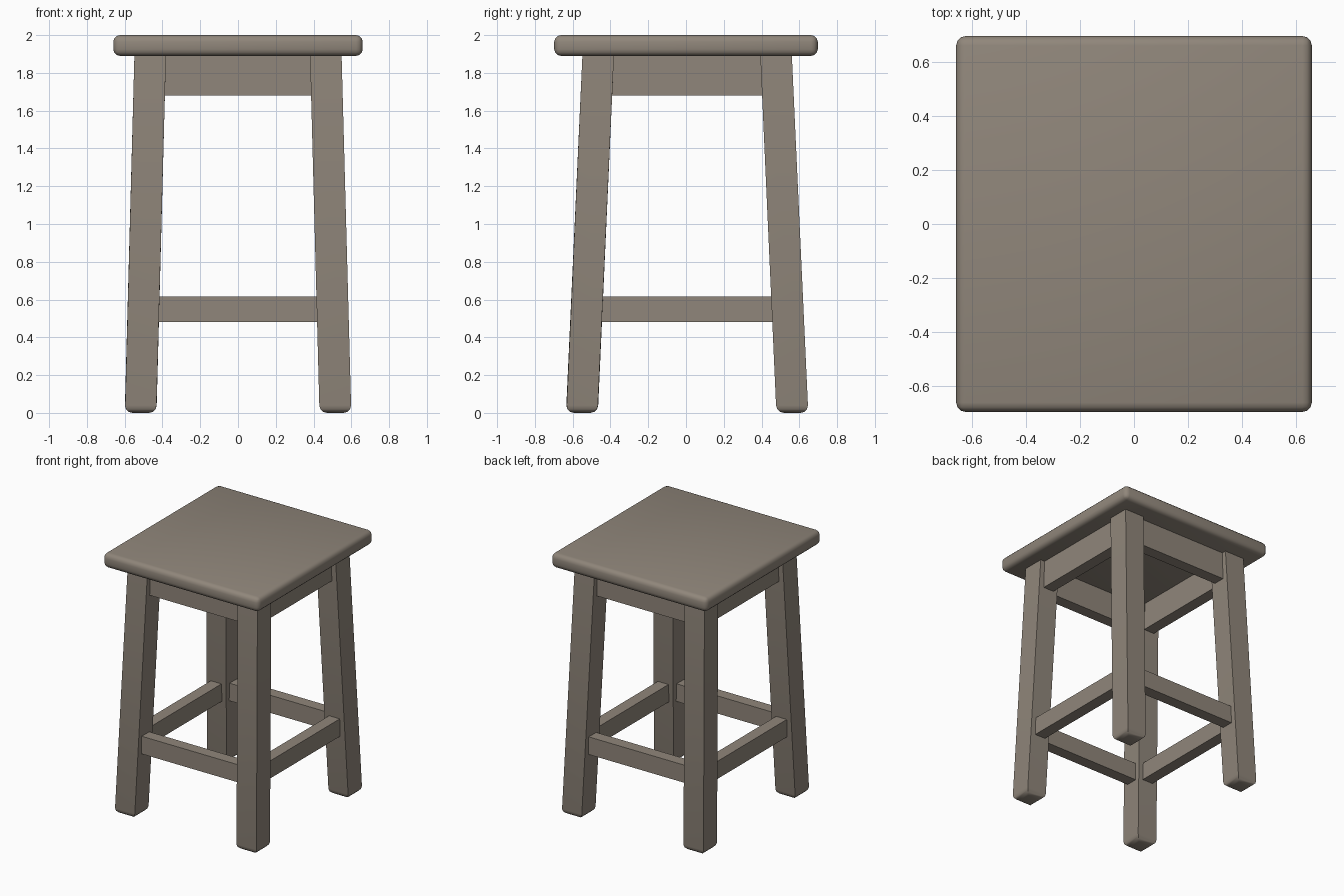
import bpy
import bmesh

cube = bpy.data.objects.get("Cube")
if cube:
    bpy.data.objects.remove(cube, do_unlink=True)

wood = bpy.data.materials.new("grey_brown_wood")
wood.use_nodes = True
colour = (0.28, 0.24, 0.197, 1)
wood.diffuse_color = colour
wood.node_tree.nodes["Principled BSDF"].inputs["Base Color"].default_value = colour
wood.node_tree.nodes["Principled BSDF"].inputs["Roughness"].default_value = 0.8

SEAT_BOTTOM = 1.89
LEG = 0.167            # leg section
RAIL = 0.09            # rail thickness
SHIFT_Y = 0.006        # frame sits slightly back under the seat


def leg_centre(z):
    """Distance of the splayed leg's axis from the middle at height z."""
    t = z / SEAT_BOTTOM
    return 0.515 - 0.05 * t, 0.556 - 0.085 * t


def make_box(name, size, centre):
    bm = bmesh.new()
    bmesh.ops.create_cube(bm, size=1)
    for v in bm.verts:
        v.co = [c * s + o for c, s, o in zip(v.co, size, centre)]
    return finish(name, bm)


def finish(name, bm):
    mesh = bpy.data.meshes.new(name)
    bm.to_mesh(mesh)
    bm.free()
    mesh.materials.append(wood)
    obj = bpy.data.objects.new(name, mesh)
    bpy.context.collection.objects.link(obj)
    return obj


# Seat: softly rounded slab, smooth all over
seat = make_box("seat", (1.32, 1.395, 2 - SEAT_BOTTOM), (0, 0, (2 + SEAT_BOTTOM) / 2))
bevel = seat.modifiers.new("rounding", "BEVEL")
bevel.width = 0.035
bevel.segments = 3
seat.data.shade_smooth()


# Legs: sheared square posts with rounded feet
def make_leg(name, sx, sy):
    bm = bmesh.new()
    bmesh.ops.create_cube(bm, size=1)
    for v in bm.verts:
        z = (v.co.z + 0.5) * (SEAT_BOTTOM + 0.01)
        cx, cy = leg_centre(z)
        v.co = (sx * cx + v.co.x * LEG, sy * cy + SHIFT_Y + v.co.y * LEG, z)
    foot = [e for e in bm.edges if all(v.co.z < 0.1 for v in e.verts)]
    bmesh.ops.bevel(bm, geom=foot, offset=0.04, segments=3, profile=0.5,
                    affect="EDGES")
    bm.normal_update()
    for f in bm.faces:
        f.smooth = True
    for e in bm.edges:
        e.smooth = len(e.link_faces) == 2 and e.calc_face_angle(0) < 0.6
    return finish(name, bm)


for fy, sy in (("front", -1), ("back", 1)):
    for fx, sx in (("left", 1), ("right", -1)):
        make_leg(f"{fy}_{fx}_leg", sx, sy)

# Aprons under the seat and stretchers near the floor
for part, low, high in (("apron", 1.68, 1.895), ("stretcher", 0.48, 0.615)):
    mid, height = (low + high) / 2, high - low
    cx, cy = leg_centre(mid)
    for side, s in (("front", -1), ("back", 1)):
        make_box(f"{side}_{part}", (2 * cx - 0.1, RAIL, height),
                 (0, s * cy + SHIFT_Y, mid))
    for side, s in (("right", -1), ("left", 1)):
        make_box(f"{side}_{part}", (RAIL, 2 * cy - 0.1, height),
                 (s * cx, SHIFT_Y, mid))
